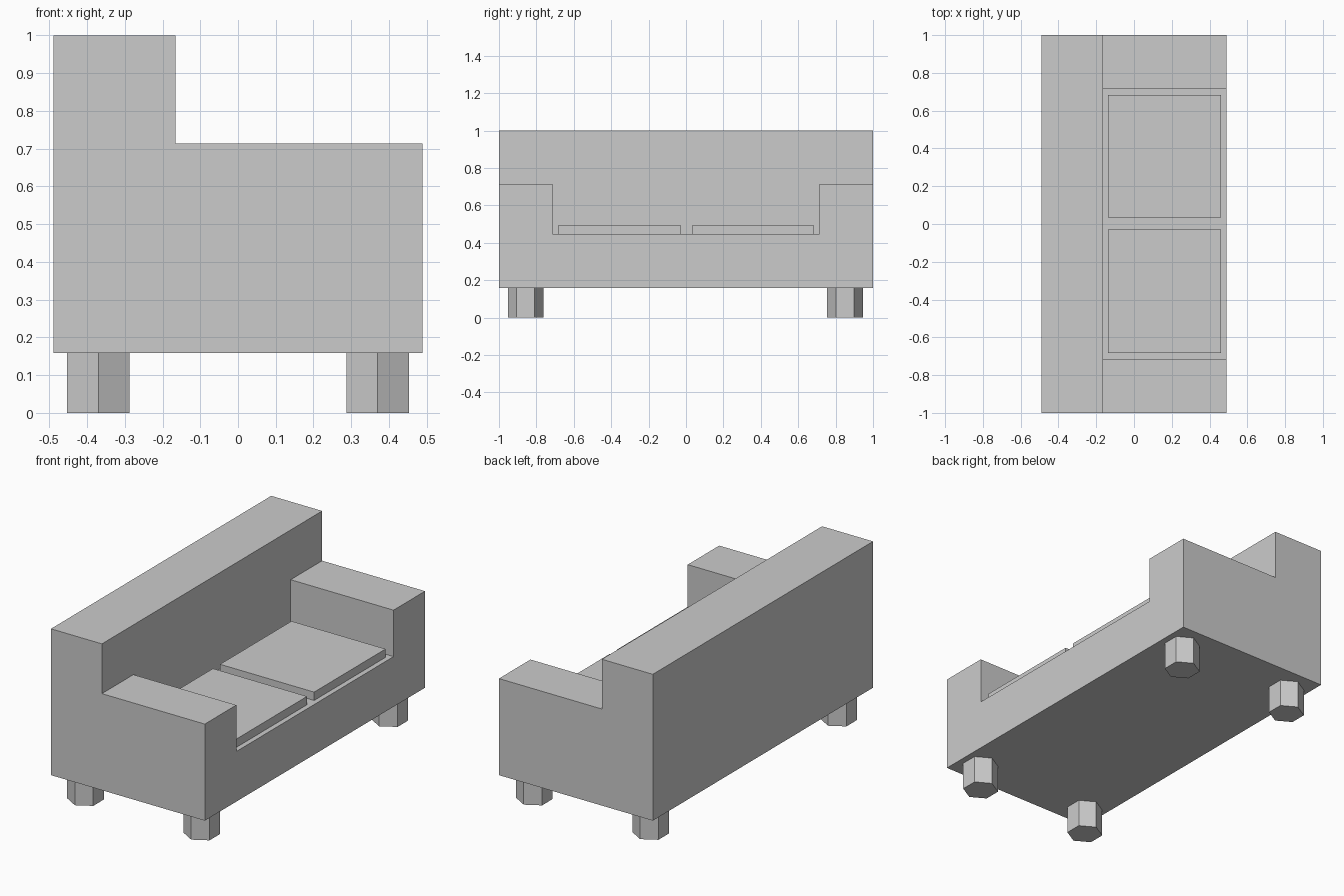
import bpy, bmesh
from math import radians
from mathutils import Matrix

if "Cube" in bpy.data.objects:
    bpy.data.objects.remove(bpy.data.objects["Cube"])


def make_object(name, bm):
    bmesh.ops.recalc_face_normals(bm, faces=bm.faces)
    mesh = bpy.data.meshes.new(name)
    bm.to_mesh(mesh)
    bm.free()
    obj = bpy.data.objects.new(name, mesh)
    bpy.context.collection.objects.link(obj)
    return obj


def box(name, lo, hi):
    size = [b - a for a, b in zip(lo, hi)]
    mid = [(a + b) / 2 for a, b in zip(lo, hi)]
    bm = bmesh.new()
    bmesh.ops.create_cube(bm, size=1, matrix=Matrix.Translation(mid) @ Matrix.Diagonal((*size, 1)))
    return make_object(name, bm)


# Sofa body: L-shaped side profile extruded across the length
HALF_DEPTH, BACK_X = 0.489, -0.165
BASE_Z, SEAT_Z, ARM_Z, BACK_Z = 0.159, 0.447, 0.714, 1.0
profile = [(-HALF_DEPTH, BASE_Z), (HALF_DEPTH, BASE_Z), (HALF_DEPTH, ARM_Z),
           (BACK_X, ARM_Z), (BACK_X, BACK_Z), (-HALF_DEPTH, BACK_Z)]
bm = bmesh.new()
face = bm.faces.new([bm.verts.new((x, -1, z)) for x, z in profile])
extruded = bmesh.ops.extrude_face_region(bm, geom=[face], use_keep_orig=True)
bmesh.ops.translate(bm, vec=(0, 2, 0),
                    verts=[g for g in extruded["geom"] if isinstance(g, bmesh.types.BMVert)])
body = make_object("sofa_body", bm)

# Seat recess between the arms
cutter = box("seat_cutter", (BACK_X, -0.714, SEAT_Z), (0.7, 0.714, 0.9))
cutter.hide_render = True
cut = body.modifiers.new("seat_recess", "BOOLEAN")
cut.operation = "DIFFERENCE"
cut.solver = "EXACT"
cut.object = cutter
bpy.context.view_layer.objects.active = body
bpy.ops.object.modifier_apply(modifier=cut.name)
bpy.data.objects.remove(cutter)

# Two thin seat cushions
for side, y0, y1 in (("right", -0.683, -0.03), ("left", 0.034, 0.683)):
    box(f"seat_cushion_{side}", (-0.138, y0, SEAT_Z), (0.46, y1, 0.495))

# Hexagonal legs with corners pointing along the length
for x_name, x in (("back", -0.37), ("front", 0.37)):
    for y_name, y in (("right", -0.857), ("left", 0.849)):
        bm = bmesh.new()
        bmesh.ops.create_cone(bm, cap_ends=True, segments=6, radius1=0.096, radius2=0.096,
                              depth=BASE_Z)
        # put a corner exactly on the y axis
        if max(v.co.y for v in bm.verts) < 0.09:
            bmesh.ops.rotate(bm, verts=bm.verts, matrix=Matrix.Rotation(radians(30), 3, "Z"))
        bmesh.ops.translate(bm, verts=bm.verts, vec=(x, y, BASE_Z / 2))
        make_object(f"{x_name}_{y_name}_leg", bm)
